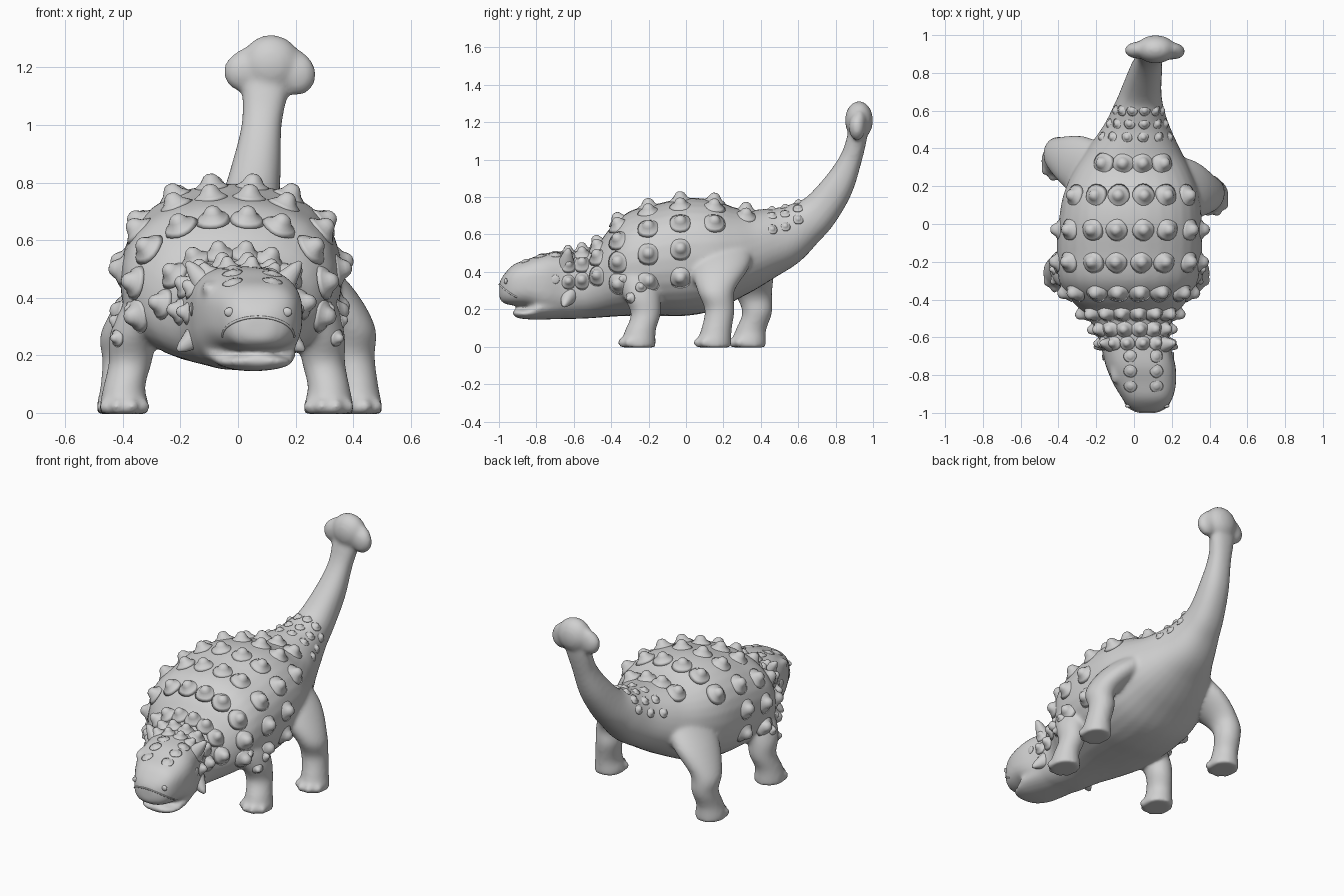
import bpy, bmesh, math
from mathutils import Vector, Matrix
from mathutils.bvhtree import BVHTree

cube = bpy.data.objects.get("Cube")
if cube:
    bpy.data.objects.remove(cube, do_unlink=True)

stone = bpy.data.materials.new("stone grey")
stone.use_nodes = True
GREY = (0.63, 0.63, 0.63, 1)
stone.diffuse_color = GREY
stone.node_tree.nodes["Principled BSDF"].inputs["Base Color"].default_value = GREY


def make_object(name, bm):
    bmesh.ops.recalc_face_normals(bm, faces=bm.faces)
    for face in bm.faces:
        face.smooth = True
    mesh = bpy.data.meshes.new(name)
    bm.to_mesh(mesh)
    bm.free()
    obj = bpy.data.objects.new(name, mesh)
    bpy.context.collection.objects.link(obj)
    mesh.materials.append(stone)
    return obj


def resample(stations, steps=5):
    """Smooth curve through tuples of numbers."""
    pts = [Vector(s) for s in stations]
    pts = [2 * pts[0] - pts[1]] + pts + [2 * pts[-1] - pts[-2]]
    out = []
    for a, b, c, d in zip(pts, pts[1:], pts[2:], pts[3:]):
        for i in range(steps):
            t = i / steps
            out.append(0.5 * (2 * b + (c - a) * t + (2 * a - 5 * b + 4 * c - d) * t * t
                              + (3 * b - 3 * c + d - a) * t ** 3))
    return out + [pts[-2]]


def loft(bm, rings, count=32):
    """Each ring is (centre, side axis, up axis, squareness)."""
    rows = []
    for centre, side, up, power in rings:
        row = []
        for k in range(count):
            a = math.tau * k / count
            c, s = math.cos(a), math.sin(a)
            row.append(bm.verts.new(centre
                       + side * math.copysign(abs(c) ** (2 / power), c)
                       + up * math.copysign(abs(s) ** (2 / power), s)))
        rows.append(row)
    for lo, hi in zip(rows, rows[1:]):
        for k in range(count):
            j = (k + 1) % count
            bm.faces.new((lo[k], lo[j], hi[j], hi[k]))
    bm.faces.new(rows[0])
    bm.faces.new(rows[-1])


def ball(bm, centre, size, rotation=Matrix()):
    m = Matrix.Translation(centre) @ rotation @ Matrix.Diagonal((*size, 1))
    bmesh.ops.create_uvsphere(bm, u_segments=24, v_segments=14, radius=1, matrix=m)


# Spine stations from snout to tail tip: y, x, z, half width, half height
SPINE = resample([
    (-.998, .07, .30, .05, .045), (-.97, .07, .31, .10, .08),
    (-.92, .07, .33, .135, .11), (-.84, .055, .34, .168, .13),
    (-.75, .035, .335, .185, .165), (-.65, .01, .33, .185, .18),
    (-.55, -.01, .335, .2, .185), (-.47, -.02, .355, .25, .2),
    (-.40, -.025, .40, .31, .24), (-.30, -.03, .445, .368, .28),
    (-.15, -.025, .465, .385, .3), (0, -.02, .48, .38, .315),
    (.15, -.015, .49, .36, .295), (.28, -.01, .51, .31, .24),
    (.40, 0, .545, .24, .195), (.52, .015, .59, .17, .165),
    (.62, .025, .65, .13, .13), (.71, .04, .72, .105, .105),
    (.81, .063, .855, .086, .085), (.88, .082, 1.0, .07, .06),
    (.915, .095, 1.12, .08, .053), (.925, .10, 1.2, .08, .05)])


def spine_centre(y):
    s = min(SPINE, key=lambda p: abs(p[0] - y))
    return Vector((s[1], y, s[2]))


# Head, torso and tail in one sweep, turning upwards along the tail
skin = bmesh.new()
rings = []
for i, (y, x, z, w, h) in enumerate(SPINE):
    a, b = SPINE[max(i - 1, 0)], SPINE[min(i + 1, len(SPINE) - 1)]
    tilt = math.atan2(b[2] - a[2], b[0] - a[0]) * min(1, max(0, (y - .1) / .3))
    up = Vector((0, -math.sin(tilt), math.cos(tilt)))
    squareness = 2.25 + min(.5, max(0, (-.5 - y) * 3))
    rings.append((Vector((x, y, z)), Vector((w, 0, 0)), up * h, squareness))
loft(skin, rings)

# Lower jaw
JAW = [(-.925, .07, .182, .055, .014), (-.90, .07, .178, .095, .025),
       (-.84, .06, .18, .13, .034), (-.77, .045, .21, .155, .065),
       (-.6, 0, .24, .16, .09)]
loft(skin, [(Vector((x, y, z)), Vector((w, 0, 0)), Vector((0, 0, h)), 2)
            for y, x, z, w, h in resample(JAW)])

# Tail club: a core, a broad bar and a lobe on each side
ball(skin, (.115, .925, 1.21), (.105, .075, .103))
ball(skin, (.11, .925, 1.2), (.15, .052, .085))
ball(skin, (.02, .92, 1.185), (.07, .045, .07))
ball(skin, (.205, .915, 1.175), (.066, .045, .073))


# Legs: foot, shin, knee, thigh and hip, with toes at the front
def leg(foot, knee, hip, thigh):
    fx, fy = foot
    kx, ky, kz = knee
    path = [(fx, fy, -.004, .085, .092), (fx, fy, .03, .085, .092),
            (fx, fy + .012, .09, .073, .082),
            (kx * .6 + fx * .4, ky + .02, kz * .65, .075, .08),
            (kx, ky, kz, .086, .1),
            ((kx + hip[0]) / 2, (ky + hip[1]) / 2, (kz + hip[2]) / 2, .115, thigh),
            (*hip, .08, thigh * .9)]
    loft(skin, [(Vector((x, y, z)), Vector((rx, 0, 0)), Vector((0, ry, 0)), 2)
                for x, y, z, rx, ry in resample(path)])
    for k in range(4):
        a = math.radians(-145 + 37 * k)
        ball(skin, (fx + .078 * math.cos(a), fy + .088 * math.sin(a), .022),
             (.025, .027, .026))


leg((.315, -.255), (.285, -.235, .27), (.16, -.28, .5), .125)
leg((-.395, -.255), (-.36, -.235, .27), (-.19, -.28, .5), .125)
leg((.415, .15), (.39, .16, .3), (.17, .21, .58), .16)
leg((-.405, .335), (-.39, .36, .28), (-.16, .25, .57), .16)

# Brow ridges
for side in (-1, 1):
    ball(skin, (.035 + .125 * side, -.73, .43), (.035, .12, .035),
         Matrix.Rotation(.12 * side, 4, 'Z'))

body = make_object("body", skin)
remesh = body.modifiers.new("blend", 'REMESH')
remesh.mode = 'VOXEL'
remesh.voxel_size = .011
remesh.use_smooth_shade = True
soften = body.modifiers.new("soften", 'SMOOTH')
soften.factor = .5
soften.iterations = 10
tree = BVHTree.FromObject(body, bpy.context.evaluated_depsgraph_get())

# Knob with a flared foot and pointed horn: radius, height
BELL = [(1.75, -.2), (1.35, .08), (1.02, .27), (.82, .55), (.6, .82), (.32, .97), (.04, 1)]
CONE = [(1.3, -.3), (1.05, 0), (.78, .35), (.48, .75), (.2, .97), (.03, 1)]


def knob(bm, spot, axis, radius, height, profile=BELL):
    turn = Vector(axis).to_track_quat('Z', 'Y').to_matrix()
    side, up, out = (turn.col[i] for i in range(3))
    loft(bm, [(spot + out * h * height, side * r * radius, up * r * radius, 2.3)
              for r, h in profile], 16)


def on_skin(start, direction):
    return tree.ray_cast(Vector(start), Vector(direction).normalized())[:2]


def knob_row(bm, y, angles, radius, height):
    for angle in angles:
        for side in (-1, 1):
            a = math.radians(angle)
            out = Vector((side * math.sin(a), 0, math.cos(a)))
            hit, normal = on_skin(spine_centre(y), out)
            knob(bm, hit, normal + out * .5 + Vector((0, 0, .12)), radius, height)


# Back armour in rows, largest over the ribs
armour = bmesh.new()
for y, angles in ((-.36, (13, 37, 62, 84, 104)), (-.2, (13, 36, 61, 84, 106)),
                  (-.03, (13, 36, 60, 83, 106)), (.15, (13, 36, 60)),
                  (.32, (14, 42))):
    knob_row(armour, y, angles, .036, .044)
for y in (.46, .53, .6):
    knob_row(armour, y, (14, 42, 70), .017, .014)
make_object("back_armour", armour)

# Neck armour, tightly packed bands
neck = bmesh.new()
for y, size in ((-.47, .033), (-.555, .03), (-.63, .025)):
    knob_row(neck, y, (13, 36, 58, 84), size, size * 1.4)
make_object("neck_armour", neck)

# Small knobs on the shoulders
shoulder = bmesh.new()
for y, z in ((-.34, .36), (-.24, .32), (-.3, .26)):
    for side in (-1, 1):
        hit, normal = on_skin((side * .6, y, z), (-side, 0, 0))
        knob(shoulder, hit, normal, .018, .022)
make_object("shoulder_knobs", shoulder)

# Horns at the back of the skull and on the cheeks
horns = bmesh.new()
for side in (-1, 1):
    knob(horns, Vector((.02 + .13 * side, -.64, .44)), (.6 * side, .1, .75), .045, .11, CONE)
    knob(horns, Vector((.01 + .155 * side, -.63, .265)), (.8 * side, -.3, -.6), .042, .085, CONE)
make_object("horns", horns)

# Eyes, nostrils and small skull bumps
face = bmesh.new()
for side in (-1, 1):
    hit, _ = on_skin((.03 + side, -.7, .36), (-side, 0, 0))
    ball(face, hit, (.007, .024, .024))
    hit, _ = on_skin((.07 + .1 * side, -1.2, .35), (0, 1, 0))
    ball(face, hit, (.018, .01, .016))
    for y in (-.86, -.78, -.7):
        hit, normal = on_skin((.05 + .07 * side, y, .9), (0, 0, -1))
        knob(face, hit, normal, .02, .008)
make_object("eyes_and_nostrils", face)

# Upper rim of the beak
rim = bpy.data.curves.new("beak_rim", 'CURVE')
rim.dimensions = '3D'
rim.bevel_depth = .0045
rim.use_fill_caps = True
line = rim.splines.new('POLY')
line.points.add(24)
for k, point in enumerate(line.points):
    a = math.pi * k / 24
    hit, _ = on_skin((.07 + .125 * math.cos(a), -1.2, .265 + .068 * math.sin(a)), (0, 1, 0))
    point.co = (*hit, 1)
line.use_smooth = True
rim.materials.append(stone)
bpy.context.collection.objects.link(bpy.data.objects.new("beak_rim", rim))
